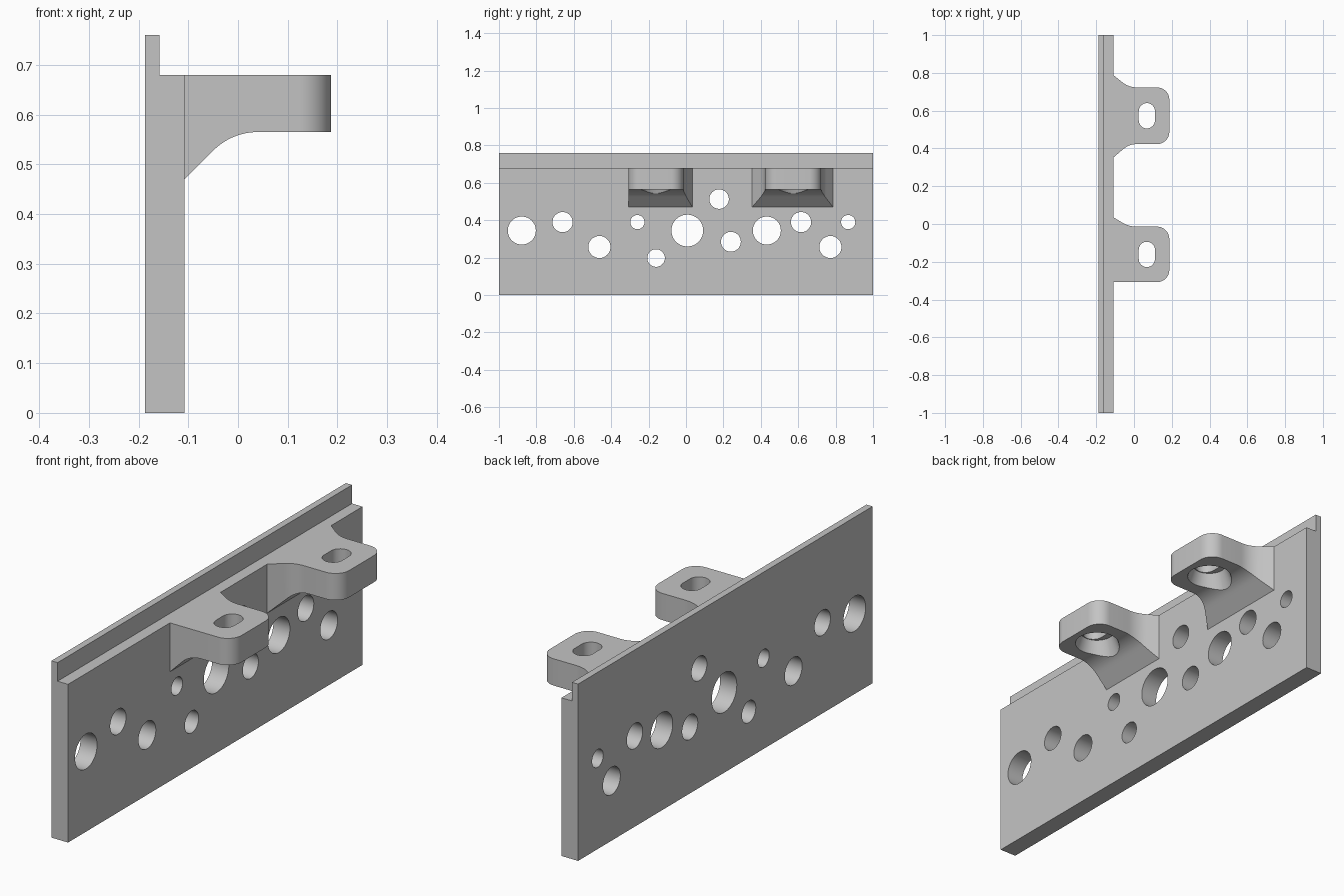
import bpy, bmesh, math
from mathutils import Matrix, Vector

if "Cube" in bpy.data.objects:
    bpy.data.objects.remove(bpy.data.objects["Cube"], do_unlink=True)

grey = bpy.data.materials.new("plain_grey")
grey.use_nodes = True
COLOUR = (0.55, 0.55, 0.55, 1)
grey.diffuse_color = COLOUR
grey.node_tree.nodes["Principled BSDF"].inputs["Base Color"].default_value = COLOUR


def make_object(name, bm):
    bmesh.ops.recalc_face_normals(bm, faces=bm.faces)
    mesh = bpy.data.meshes.new(name)
    bm.to_mesh(mesh)
    bm.free()
    mesh.materials.append(grey)
    obj = bpy.data.objects.new(name, mesh)
    bpy.context.collection.objects.link(obj)
    return obj


def prism(name, points, direction):
    bm = bmesh.new()
    face = bm.faces.new([bm.verts.new(p) for p in points])
    top = bmesh.ops.extrude_face_region(bm, geom=[face])["geom"]
    verts = [v for v in top if isinstance(v, bmesh.types.BMVert)]
    bmesh.ops.translate(bm, verts=verts, vec=Vector(direction))
    return make_object(name, bm)


def activate(obj):
    bpy.ops.object.select_all(action="DESELECT")
    obj.select_set(True)
    bpy.context.view_layer.objects.active = obj


def cut(obj, cutter):
    activate(obj)
    mod = obj.modifiers.new("cut", "BOOLEAN")
    mod.operation = "DIFFERENCE"
    mod.solver = "EXACT"
    mod.object = cutter
    bpy.ops.object.modifier_apply(modifier=mod.name)
    bpy.data.objects.remove(cutter, do_unlink=True)


def smooth(obj):
    activate(obj)
    bpy.ops.object.shade_smooth_by_angle(angle=math.radians(25))


# Main plate with a thin lip along the top of its back
BACK, FACE, LIP, TIP = -0.187, -0.108, -0.158, 0.187
TOP = 0.68
outline = [(BACK, 0), (FACE, 0), (FACE, TOP), (LIP, TOP), (LIP, 0.76), (BACK, 0.76)]
plate = prism("mounting_plate", [(x, -1, z) for x, z in outline], (0, 2, 0))

# Round holes through the plate: y, z, radius
holes = [(-0.878, 0.345, 0.075), (-0.66, 0.39, 0.054), (-0.463, 0.257, 0.059),
         (-0.26, 0.39, 0.038), (-0.16, 0.198, 0.047), (0.007, 0.345, 0.085),
         (0.177, 0.513, 0.052), (0.24, 0.285, 0.053), (0.432, 0.345, 0.075),
         (0.615, 0.39, 0.054), (0.772, 0.257, 0.059), (0.867, 0.39, 0.038)]
bm = bmesh.new()
for y, z, r in holes:
    place = Matrix.Translation((-0.15, y, z)) @ Matrix.Rotation(math.pi / 2, 4, "Y")
    bmesh.ops.create_cone(bm, cap_ends=True, segments=48, radius1=r, radius2=r,
                          depth=0.3, matrix=place)
cut(plate, make_object("hole_cutter", bm))
smooth(plate)


def flare(x, end, radius, slope):
    """Offset of a straight ramp that eases through an arc into a flat."""
    d = end - x
    if d <= 0:
        return 0
    angle = math.atan(slope)
    bend = radius * math.sin(angle)
    if d <= bend:
        return radius - math.sqrt(radius ** 2 - d ** 2)
    return radius * (1 - math.cos(angle)) + (d - bend) * slope


def bracket(name, low, high, flare_low, flare_high):
    # Rectangular sections lofted outward from the plate
    corner = 0.065
    start = TIP - corner
    xs = [FACE + (0.04 - FACE) * i / 20 for i in range(21)]
    xs += [start + corner * math.sin(math.pi / 2 * i / 12) for i in range(13)]
    bm = bmesh.new()
    rings = []
    for x in xs:
        inset = 0
        if x > start:
            inset = corner - math.sqrt(max(0, corner ** 2 - (x - start) ** 2))
        wide = flare(x, 0.015, 0.125, 0.75)
        y0 = low - flare_low * wide + inset
        y1 = high + flare_high * wide - inset
        z0 = 0.565 - flare(x, 0.04, 0.127, 1)
        corners = [(y0, z0), (y1, z0), (y1, TOP), (y0, TOP)]
        rings.append([bm.verts.new((x, y, z)) for y, z in corners])
    for a, b in zip(rings, rings[1:]):
        for i in range(4):
            j = (i + 1) % 4
            bm.faces.new((a[i], a[j], b[j], b[i]))
    bm.faces.new(rings[0])
    bm.faces.new(rings[-1])
    obj = make_object(name, bm)

    # Slot through the arm
    cx, cy, r, half = 0.068, (low + high) / 2, 0.043, 0.024
    points = []
    for i in range(34):
        side = 1 if i < 17 else -1
        t = math.pi * (i - (0 if i < 17 else 1)) / 16
        points.append((cx + r * math.cos(t), cy + side * half + r * math.sin(t), 0.4))
    cut(obj, prism("slot_cutter", points, (0, 0, 0.5)))

    # Tapered recess under the slot
    bm = bmesh.new()
    bmesh.ops.create_cone(bm, cap_ends=True, segments=48, radius1=0.115, radius2=0.07,
                          depth=0.12, matrix=Matrix.Translation((cx, cy, 0.56)))
    cut(obj, make_object("recess_cutter", bm))
    smooth(obj)


bracket("rear_bracket", 0.423, 0.723, 1.15, 1.05)
bracket("front_bracket", -0.308, -0.014, 0, 0.8)
